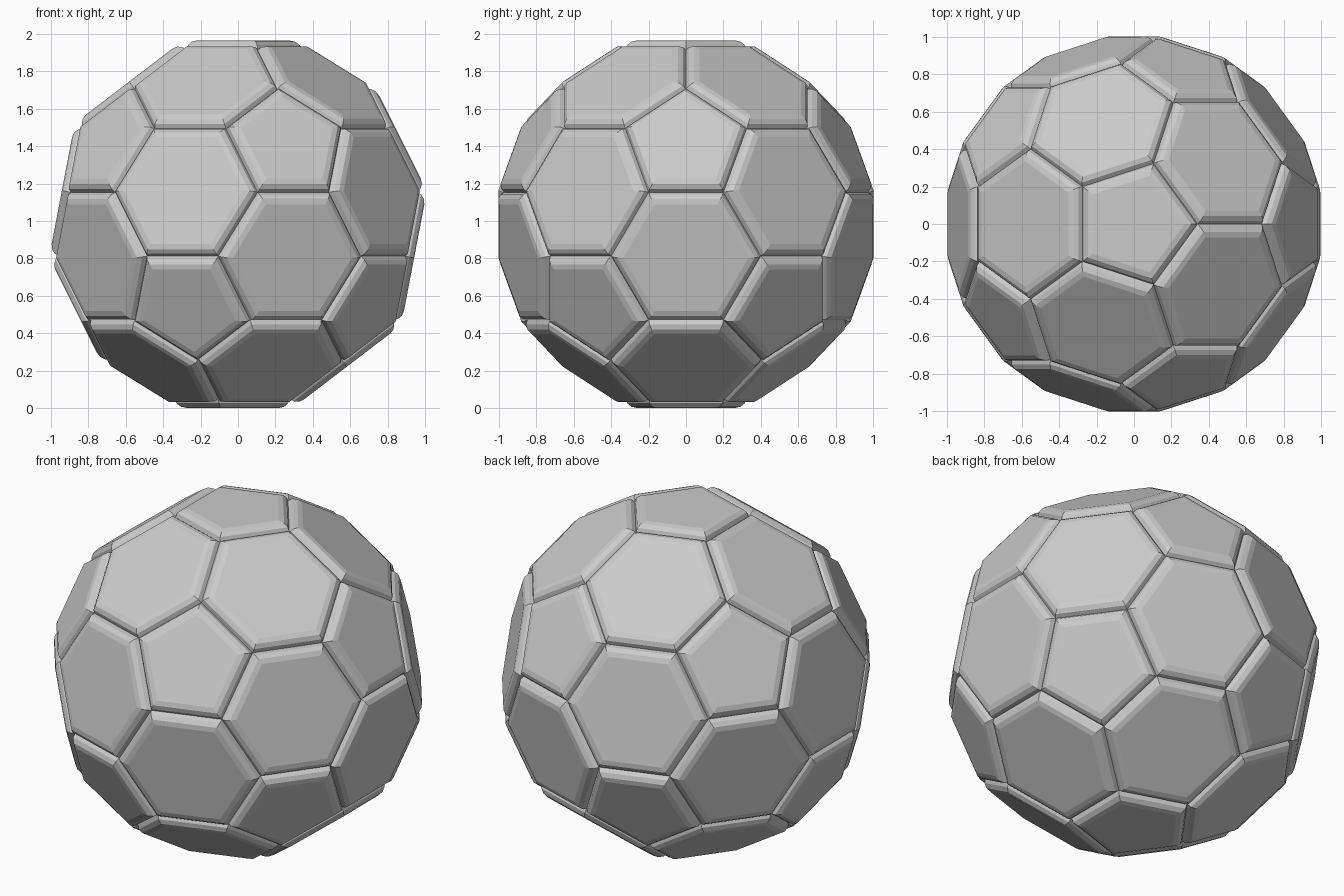
import bpy
import bmesh
import math
from mathutils import Vector

cube = bpy.data.objects.get("Cube")
if cube:
    bpy.data.objects.remove(cube, do_unlink=True)

ICO_RADIUS = 1.141   # gives seam edges about 0.4 long
RISE = 0.052         # how far a panel stands above its seams
ROUND = 0.056        # width of the rounded rim
STEPS = 3
CENTRE = Vector((0, 0, 0.983))


def panel_cage():
    """Cut the corners off an icosahedron: 12 pentagons and 20 hexagons."""
    ico = bmesh.new()
    bmesh.ops.create_icosphere(ico, subdivisions=1, radius=ICO_RADIUS)
    cage = bmesh.new()
    for edge in ico.edges:
        a, b = (v.co for v in edge.verts)
        cage.verts.new(a.lerp(b, 1 / 3))
        cage.verts.new(a.lerp(b, 2 / 3))
    ico.free()
    bmesh.ops.convex_hull(cage, input=cage.verts[:])
    bmesh.ops.dissolve_limit(cage, angle_limit=math.radians(3),
                             verts=cage.verts[:], edges=cage.edges[:])
    return cage


def add_panel(bm, corners):
    """Raise one padded panel with a rounded, mitred rim."""
    mid = sum(corners, Vector()) / len(corners)
    normal = mid.normalized()
    apothem = ((corners[0] + corners[1]) / 2 - mid).length
    if (corners[0] - mid).cross(corners[1] - mid).dot(normal) < 0:
        corners = corners[::-1]
    rings = []
    for i in range(STEPS + 1):
        angle = math.pi / 2 * i / STEPS
        inset = ROUND * (1 - math.cos(angle))
        lift = normal * RISE * math.sin(angle)
        rings.append([bm.verts.new(mid + (c - mid) * (1 - inset / apothem)
                                   + lift + CENTRE) for c in corners])
    n = len(corners)
    for low, high in zip(rings, rings[1:]):
        for k in range(n):
            j = (k + 1) % n
            bm.faces.new((low[k], low[j], high[j], high[k]))
    bm.faces.new(rings[-1])


# Panels grouped by shape
cage = panel_cage()
for name, sides in (("pentagon_panels", 5), ("hexagon_panels", 6)):
    bm = bmesh.new()
    for face in cage.faces:
        if len(face.verts) == sides:
            add_panel(bm, [v.co.copy() for v in face.verts])
    mesh = bpy.data.meshes.new(name)
    bm.to_mesh(mesh)
    bm.free()
    bpy.context.collection.objects.link(bpy.data.objects.new(name, mesh))
cage.free()
